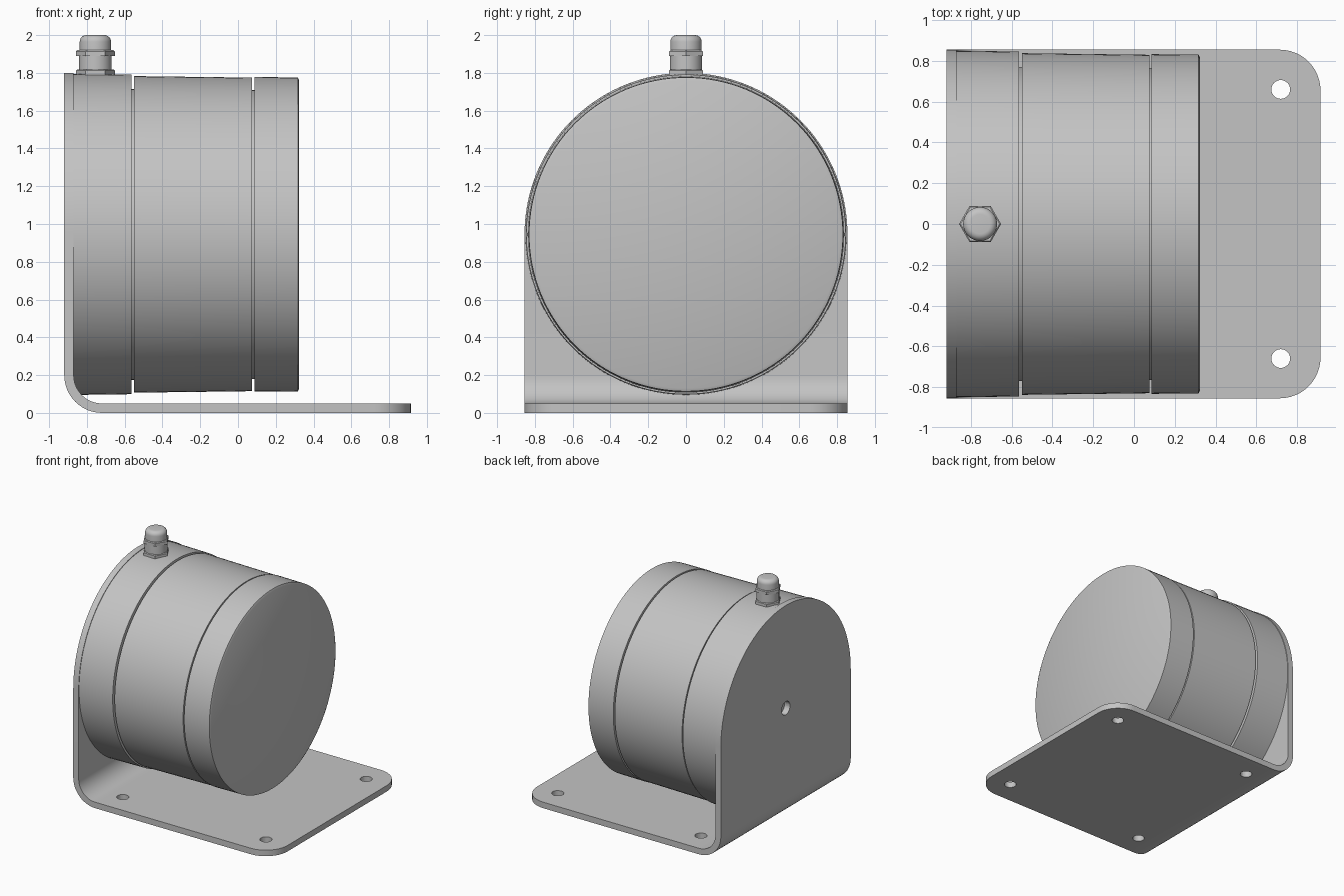
import bpy, bmesh, math
from mathutils import Matrix

if "Cube" in bpy.data.objects:
    bpy.data.objects.remove(bpy.data.objects["Cube"])

GREY = (0.55, 0.55, 0.55, 1)
metal = bpy.data.materials.new("grey metal")
metal.use_nodes = True
metal.diffuse_color = GREY
metal.node_tree.nodes["Principled BSDF"].inputs["Base Color"].default_value = GREY


def finish(name, bm):
    bmesh.ops.recalc_face_normals(bm, faces=bm.faces)
    mesh = bpy.data.meshes.new(name)
    bm.to_mesh(mesh)
    bm.free()
    mesh.materials.append(metal)
    obj = bpy.data.objects.new(name, mesh)
    bpy.context.collection.objects.link(obj)
    return obj


def smooth(obj):
    bpy.ops.object.select_all(action='DESELECT')
    obj.select_set(True)
    bpy.context.view_layer.objects.active = obj
    bpy.ops.object.shade_smooth_by_angle(angle=math.radians(30))


def loft(name, rings):
    """Skin a list of closed rings and cap both ends."""
    bm = bmesh.new()
    rings = [[bm.verts.new(p) for p in ring] for ring in rings]
    for a, b in zip(rings, rings[1:]):
        for i in range(len(a)):
            j = (i + 1) % len(a)
            bm.faces.new((a[i], a[j], b[j], b[i]))
    bm.faces.new(rings[0])
    bm.faces.new(rings[-1])
    return finish(name, bm)


def lathe(name, profile, centre, sides, along_x=False):
    """Turn (position, radius) pairs about the z or x axis."""
    rings = []
    for t, r in profile:
        ring = []
        for i in range(sides):
            a = math.tau * i / sides
            u, v = r * math.cos(a), r * math.sin(a)
            x, y, z = (t, u, v) if along_x else (u, v, t)
            ring.append((x + centre[0], y + centre[1], z + centre[2]))
        rings.append(ring)
    obj = loft(name, rings)
    smooth(obj)
    return obj


# Bracket: a bent strip, each station = (outer xz, inner xz, half width)
BACK, FRONT, HALF, THICK = -0.92, 0.915, 0.855, 0.05
BEND, CORNER, AXIS_Z = 0.2, 0.2, 0.945
stations = []
for i in range(13):                                   # rounded plate corners
    a = math.pi / 2 * i / 12
    x = FRONT - CORNER * (1 - math.sin(math.pi / 2 - a))
    w = HALF - CORNER * (1 - math.sin(a))
    stations.append(((x, 0), (x, THICK), w))
for i in range(13):                                   # bend
    a = math.pi / 2 * i / 12
    cx, s, c = BACK + BEND, math.sin(a), math.cos(a)
    inner = BEND - THICK
    stations.append(((cx - BEND * s, BEND - BEND * c),
                     (cx - inner * s, BEND - inner * c), HALF))
for i in range(49):                                   # round-topped upright
    a = math.radians(89.5) * i / 48
    z = AXIS_Z + HALF * math.sin(a)
    stations.append(((BACK, z), (BACK + THICK, z), HALF * math.cos(a)))
bracket = loft("bracket", [
    [(o[0], -w, o[1]), (o[0], w, o[1]), (n[0], w, n[1]), (n[0], -w, n[1])]
    for o, n, w in stations])

# Bolt holes in the plate and one in the upright
bm = bmesh.new()
spots = [Matrix.Translation((x, y, 0)) for x in (-0.6, 0.72) for y in (-0.66, 0.66)]
spots.append(Matrix.Translation((BACK, 0, AXIS_Z)) @ Matrix.Rotation(math.pi / 2, 4, 'Y'))
for k, m in enumerate(spots):
    r = 0.055 if k == 4 else 0.046
    bmesh.ops.create_cone(bm, cap_ends=True, segments=32, radius1=r, radius2=r,
                          depth=0.3, matrix=m)
cutter = finish("hole_cutter", bm)
cutter.hide_render = True
mod = bracket.modifiers.new("holes", 'BOOLEAN')
mod.operation = 'DIFFERENCE'
mod.solver = 'EXACT'
mod.object = cutter
smooth(bracket)
bpy.ops.object.modifier_apply(modifier=mod.name)
bpy.data.objects.remove(cutter)
smooth(bracket)

# Drum: back collar, main body and end cap separated by narrow grooves
lathe("drum", [
    (-0.87, 0.85), (-0.563, 0.846), (-0.563, 0.77), (-0.55, 0.77),
    (-0.55, 0.838), (0.075, 0.83), (0.075, 0.765), (0.087, 0.765),
    (0.087, 0.833), (0.317, 0.831), (0.324, 0.815)],
    (0, 0, AXIS_Z), 128, along_x=True)

# Cable gland on top
GLAND = (-0.755, 0, 0)
lathe("gland_neck", [(1.76, 0.086), (1.9, 0.086)], GLAND, 40)
for name, low, high in (("gland_base_nut", 1.77, 1.818), ("gland_top_nut", 1.89, 1.92)):
    lathe(name, [(low, 0.103), (high - 0.006, 0.103), (high, 0.096)], GLAND, 6)
cap = [(1.91, 0.083), (1.965, 0.083)]
for i in range(1, 7):
    a = math.pi / 2 * i / 6
    cap.append((1.965 + 0.035 * math.sin(a), 0.048 + 0.035 * math.cos(a)))
lathe("gland_cap", cap, GLAND, 40)
